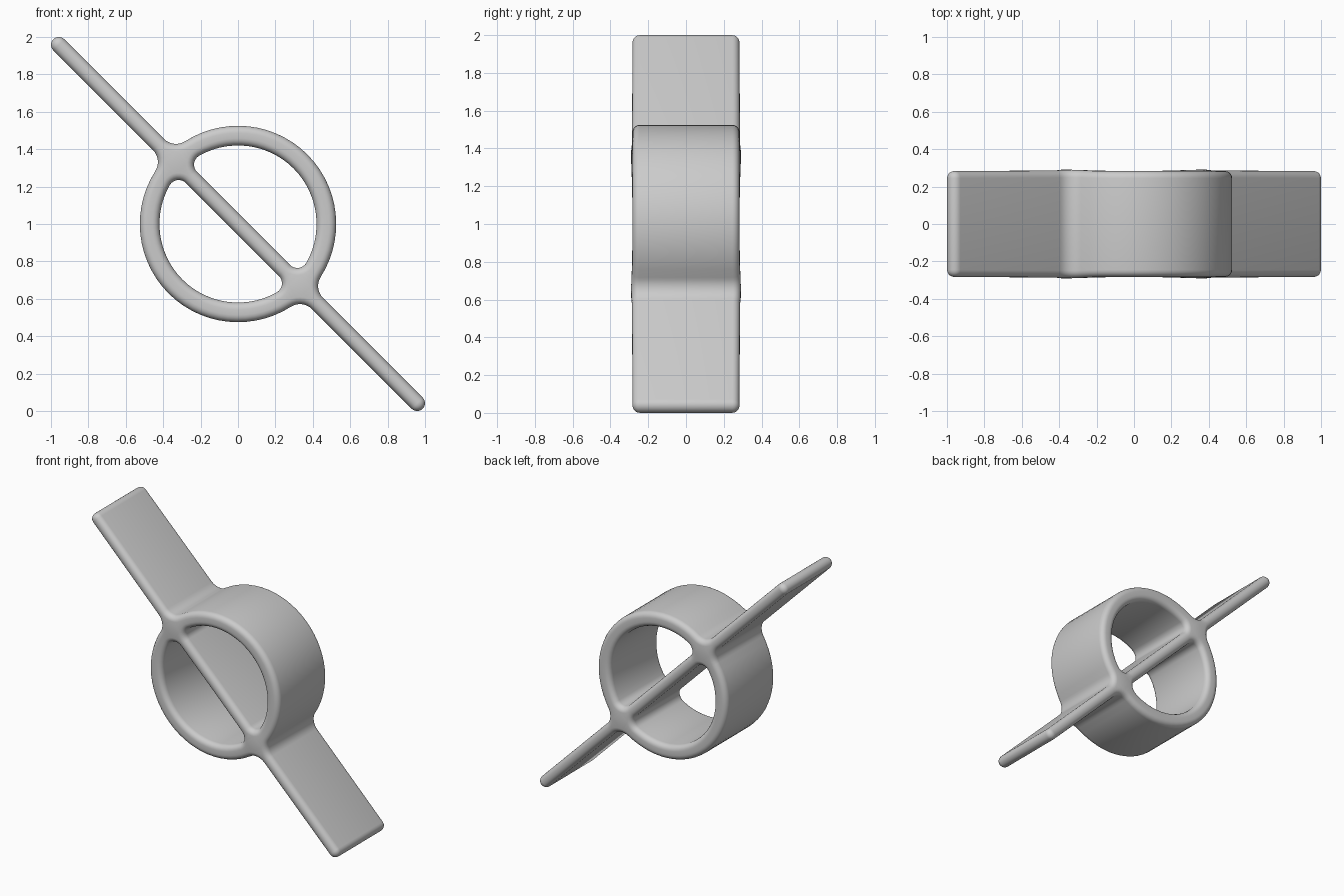
import bpy, bmesh
from math import sin, cos, pi, atan2, sqrt, exp, hypot
from mathutils import Vector

cube = bpy.data.objects.get("Cube")
if cube:
    bpy.data.objects.remove(cube)

T = 0.042                 # half thickness of the plate
TIP = 0.958 * sqrt(2)     # centre of the rounded plate tip
R_OUT, R_IN = 0.525, 0.42
FILLET_OUT, FILLET_IN = 0.09, 0.055
HALF_DEPTH, ROUND = 0.283, 0.038


def arc(cu, cv, r, a, b, n):
    return [(cu + r * cos(a + (b - a) * i / n), cv + r * sin(a + (b - a) * i / n))
            for i in range(n + 1)]


def flip_u(points):
    return [(-u, v) for u, v in reversed(points)]


def flip_v(points):
    return [(u, -v) for u, v in reversed(points)]


def outer_loop(b):
    """Plate tips, outer fillets and ring outside, shrunk by b."""
    cv = T + FILLET_OUT
    cu = sqrt((R_OUT + FILLET_OUT) ** 2 - cv ** 2)
    a = atan2(cv, cu)
    quarter = (arc(TIP, 0, T - b, 0, pi / 2, 5)
               + arc(cu, cv, FILLET_OUT + b, 1.5 * pi, a + pi, 7)
               + arc(0, 0, R_OUT - b, a, pi / 2, 14)[1:])
    half = quarter + flip_u(quarter[:-1])
    return half + flip_v(half[1:-1])


def hole_loop(b):
    """Half-round opening between the plate and ring, widened by b."""
    cv = T + FILLET_IN
    cu = sqrt((R_IN - FILLET_IN) ** 2 - cv ** 2)
    a = atan2(cv, cu)
    quarter = ([(0, T - b)]
               + arc(cu, cv, FILLET_IN + b, -pi / 2, a, 8)
               + arc(0, 0, R_IN + b, a, pi / 2, 14)[1:])
    return quarter + flip_u(quarter[1:-1])


def lower_hole_loop(b):
    return flip_v(hole_loop(b))


def place(u, v, y):
    # The rim swells slightly where plate and ring meet
    d = hypot(abs(u) - 0.48, v)
    y *= 1 + 0.03 * exp(-(d / 0.12) ** 2)
    return Vector(((u + v) / sqrt(2), y, 1 + (v - u) / sqrt(2)))


# Rounded cross-section steps: (inset, y)
STEPS = 5
rim = [(ROUND * (1 - cos(i / STEPS * pi / 2)),
        HALF_DEPTH - ROUND * (1 - sin(i / STEPS * pi / 2))) for i in range(STEPS + 1)]
section = [(b, -y) for b, y in reversed(rim)] + rim

# Ring and plate as one blended body
bm = bmesh.new()
caps = [[], []]
for loop in (outer_loop, hole_loop, lower_hole_loop):
    rings = [[bm.verts.new(place(u, v, y)) for u, v in loop(b)] for b, y in section]
    n = len(rings[0])
    for low, high in zip(rings, rings[1:]):
        for i in range(n):
            j = (i + 1) % n
            bm.faces.new((low[i], low[j], high[j], high[i]))
    for cap, ring in zip(caps, (rings[0], rings[-1])):
        cap += [bm.edges.get((ring[i], ring[(i + 1) % n])) for i in range(n)]

# Front and back faces
for cap, side in zip(caps, (-1, 1)):
    bmesh.ops.triangle_fill(bm, edges=cap, use_beauty=True, normal=(0, side, 0))
bmesh.ops.recalc_face_normals(bm, faces=bm.faces)

mesh = bpy.data.meshes.new("ring_with_plate")
bm.to_mesh(mesh)
bm.free()
body = bpy.data.objects.new("ring_with_plate", mesh)
bpy.context.collection.objects.link(body)

# Plain grey finish
grey = bpy.data.materials.new("light_grey")
grey.use_nodes = True
color = (0.6, 0.6, 0.6, 1)
grey.diffuse_color = color
grey.node_tree.nodes["Principled BSDF"].inputs["Base Color"].default_value = color
mesh.materials.append(grey)

bpy.context.view_layer.objects.active = body
body.select_set(True)
bpy.ops.object.shade_smooth_by_angle(angle=pi / 4)
